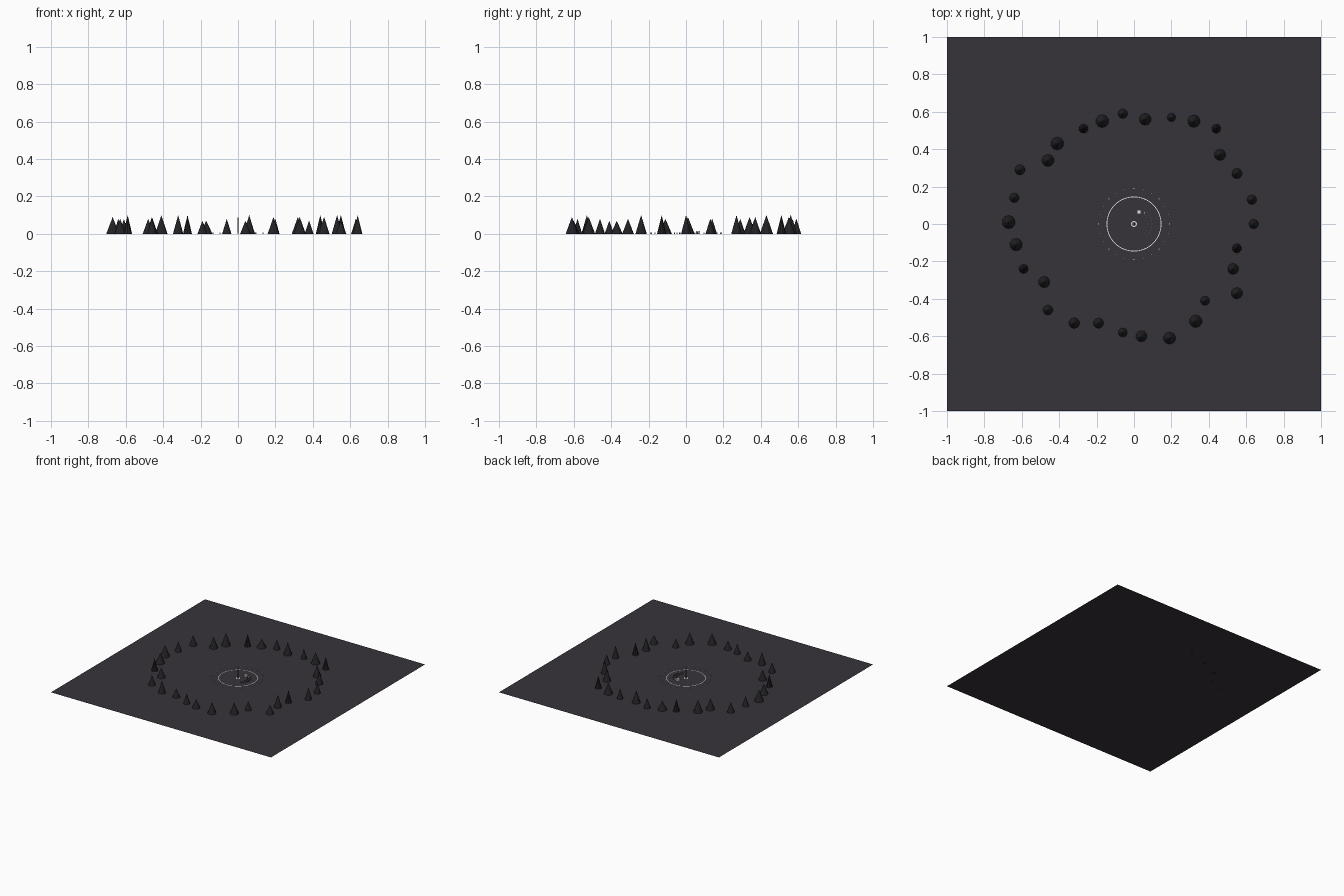
import bpy, bmesh, math
from mathutils import Matrix, Vector

cube = bpy.data.objects.get("Cube")
if cube:
    bpy.data.objects.remove(cube, do_unlink=True)


def material(name, rgb):
    m = bpy.data.materials.new(name)
    m.use_nodes = True
    m.diffuse_color = (*rgb, 1)
    m.node_tree.nodes["Principled BSDF"].inputs["Base Color"].default_value = (*rgb, 1)
    return m


GROUND = material("dark ground", (0.038, 0.034, 0.042))
TREE = material("night tree", (0.016, 0.016, 0.019))
PALE = material("pale paint", (0.75, 0.75, 0.75))
GREY = material("pole grey", (0.09, 0.09, 0.11))


def finish(name, bm, mat):
    mesh = bpy.data.meshes.new(name)
    bm.to_mesh(mesh)
    bm.free()
    mesh.materials.append(mat)
    ob = bpy.data.objects.new(name, mesh)
    bpy.context.collection.objects.link(ob)
    return ob


def add_cone(bm, x, y, z, r1, r2, h, sides):
    bmesh.ops.create_cone(bm, cap_ends=True, segments=sides, radius1=r1, radius2=r2,
                          depth=h, matrix=Matrix.Translation((x, y, z + h / 2)))


def add_box(bm, x, y, z, size, turn=0):
    bmesh.ops.create_cube(bm, size=1, matrix=Matrix.Translation((x, y, z + size[2] / 2))
                          @ Matrix.Rotation(turn, 4, "Z") @ Matrix.Diagonal((*size, 1)))


def flat_ring(name, inner, outer, z, mat, sides=64):
    bm = bmesh.new()
    loops = []
    for r in (inner, outer):
        loops.append([bm.verts.new((r * math.cos(a), r * math.sin(a), z))
                      for a in (math.tau * i / sides for i in range(sides))])
    for i in range(sides):
        j = (i + 1) % sides
        bm.faces.new((loops[0][i], loops[1][i], loops[1][j], loops[0][j]))
    return finish(name, bm, mat)


# Ground sheet
bm = bmesh.new()
bmesh.ops.create_grid(bm, x_segments=1, y_segments=1, size=1)
finish("ground", bm, GROUND)

# Ring of trees: x, y, radius, height
TREES = [
    (.64, 0, .026, .1), (.63, .13, .026, .08), (.55, .27, .028, .1),
    (.46, .37, .031, .09), (.44, .51, .025, .1), (.32, .55, .034, .09),
    (.2, .57, .023, .08), (.06, .56, .032, .1), (-.06, .59, .026, .08),
    (-.17, .55, .035, .07), (-.27, .51, .025, .1), (-.41, .43, .035, .1),
    (-.46, .34, .033, .09), (-.61, .29, .028, .08), (-.64, .14, .026, .08),
    (-.67, .01, .036, .09), (-.63, -.11, .034, .08), (-.59, -.24, .025, .1),
    (-.48, -.31, .031, .08), (-.46, -.46, .027, .08), (-.32, -.53, .029, .1),
    (-.19, -.53, .028, .07), (-.06, -.58, .025, .08), (.04, -.6, .03, .07),
    (.19, -.61, .033, .09), (.33, -.52, .034, .09), (.38, -.41, .025, .07),
    (.55, -.37, .031, .07), (.53, -.24, .03, .1), (.55, -.13, .025, .1),
]
bm = bmesh.new()
for x, y, r, h in TREES:
    add_cone(bm, x, y, 0, r, 0, h, 10)
finish("tree_ring", bm, TREE)

# Painted circles and the centre pole
flat_ring("arena_line", .143, .147, .003, PALE)
flat_ring("centre_ring", .010, .016, .003, PALE, 24)
bm = bmesh.new()
add_cone(bm, 0, 0, 0, .003, .003, .087, 8)
finish("centre_pole", bm, GREY)

# Small markers outside the line
bm = bmesh.new()
for i in range(24):
    a = math.tau * i / 24
    add_box(bm, .19 * math.cos(a), .19 * math.sin(a), 0, (.004, .004, .008), a)
finish("outer_markers", bm, PALE)

# Curved rows of seats and a small table
bm = bmesh.new()
for r, count in ((.075, 7), (.095, 9)):
    for i in range(count):
        a = math.radians(-40 + 80 * i / (count - 1))
        add_box(bm, r * math.cos(a), r * math.sin(a), 0, (.004, .004, .008), a)
finish("seats", bm, GREY)
bm = bmesh.new()
add_box(bm, .027, .064, 0, (.022, .022, .014))
add_box(bm, .055, .06, 0, (.01, .012, .01))
finish("table", bm, PALE)
